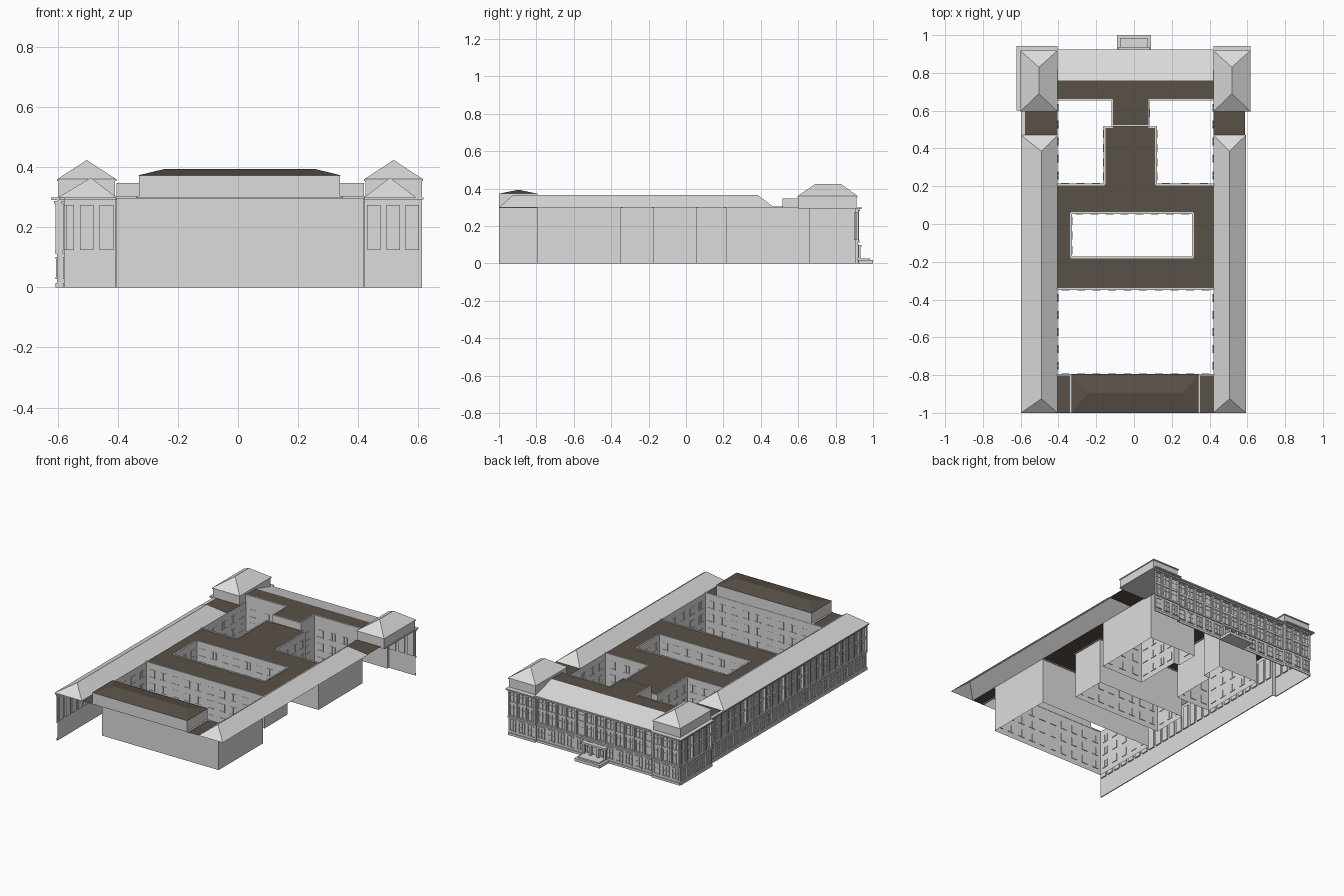
import bpy, bmesh
from mathutils import Vector

if "Cube" in bpy.data.objects:
    bpy.data.objects.remove(bpy.data.objects["Cube"])

def material(name, col):
    m = bpy.data.materials.new(name)
    m.diffuse_color = (*col, 1)
    m.use_nodes = True
    m.node_tree.nodes["Principled BSDF"].inputs["Base Color"].default_value = m.diffuse_color
    return m

STONE = material("pale_stone", (0.72, 0.72, 0.72))
BROWN = material("brown_roofing", (0.10, 0.082, 0.064))

def finish(name, bm, mat):
    me = bpy.data.meshes.new(name)
    bm.to_mesh(me)
    bm.free()
    me.materials.append(mat)
    ob = bpy.data.objects.new(name, me)
    bpy.context.collection.objects.link(ob)
    return ob

def face(bm, *pts):
    return bm.faces.new([bm.verts.new(p) for p in pts])

def hexa(bm, c):
    """Six-sided solid from four bottom and four top corners."""
    v = [bm.verts.new(p) for p in c]
    for f in ((3, 2, 1, 0), (4, 5, 6, 7), (0, 1, 5, 4), (1, 2, 6, 5), (2, 3, 7, 6), (3, 0, 4, 7)):
        bm.faces.new([v[i] for i in f])

def box(bm, x0, x1, y0, y1, z0, z1):
    base = ((x0, y0), (x1, y0), (x1, y1), (x0, y1))
    hexa(bm, [(x, y, z) for z in (z0, z1) for x, y in base])

def solid(name, *dims, mat=STONE):
    bm = bmesh.new()
    box(bm, *dims)
    return finish(name, bm, mat)

def flat(name, rects, z):
    bm = bmesh.new()
    for x0, x1, y0, y1 in rects:
        face(bm, (x0, y0, z), (x1, y0, z), (x1, y1, z), (x0, y1, z))
    finish(name, bm, BROWN)

def hip(name, x0, x1, y0, y1, z0, z1, a, b, mat=STONE):
    """Hipped roof whose ridge runs from point a to point b (low-y/low-x end first)."""
    bm = bmesh.new()
    A, B, C, D = (x0, y0, z0), (x1, y0, z0), (x1, y1, z0), (x0, y1, z0)
    p, q = (*a, z1), (*b, z1)
    if a[0] == b[0]:
        for f in ((A, B, p), (B, C, q, p), (C, D, q), (D, A, p, q)):
            face(bm, *f)
    else:
        for f in ((A, B, q, p), (B, C, q), (C, D, p, q), (D, A, p)):
            face(bm, *f)
    finish(name, bm, mat)

class Wall:
    """Vertical wall from p to q; its outer side is on the right of travel."""
    def __init__(self, p, q):
        self.p, d = Vector(p), Vector(q) - Vector(p)
        self.L, self.u = d.length, d.normalized()
        self.n = Vector((self.u.y, -self.u.x))
        self.bm = bmesh.new()

    def at(self, s, z, out=0):
        w = self.p + self.u * s + self.n * out
        return (w.x, w.y, z)

    def quad(self, s0, s1, z0, z1, out=0):
        face(self.bm, self.at(s0, z0, out), self.at(s1, z0, out), self.at(s1, z1, out), self.at(s0, z1, out))

    def block(self, s0, s1, z0, z1, o0, o1):
        base = ((s0, o1), (s1, o1), (s1, o0), (s0, o0))
        hexa(self.bm, [self.at(s, z, o) for z in (z0, z1) for s, o in base])

def facade(name, p, q, bays, ends=True):
    w = Wall(p, q)
    pitch = w.L / bays
    d, zb, zt = -0.008, 0.125, 0.275
    w.quad(0, w.L, 0, zb)
    w.quad(0, w.L, zt, 0.30)
    for i in range(bays):
        s, e = i * pitch, (i + 1) * pitch
        a, b, m = s + pitch * .15, e - pitch * .15, s + pitch / 2
        # tall recessed bay
        w.quad(s, a, zb, zt)
        w.quad(b, e, zb, zt)
        w.quad(a, b, zb, zt, d)
        for t in (a, b):
            face(w.bm, w.at(t, zb), w.at(t, zb, d), w.at(t, zt, d), w.at(t, zt))
        for z in (zb, zt):
            face(w.bm, w.at(a, z), w.at(b, z), w.at(b, z, d), w.at(a, z, d))
        # spandrel, mullions and transoms inside the bay
        w.block(a, b, .198, .214, d, -.002)
        w.block(m - .0025, m + .0025, zb, zt, d, -.004)
        for z in (.172, .25):
            w.block(a, b, z, z + .003, d, -.005)
        # ground floor window surround
        w.block(a, b, .028, .034, 0, .006)
        w.block(a, b, .094, .102, 0, .005)
        for t in (a, b - .005, m - .002):
            w.block(t, t + .005, .034, .094, 0, .004)
        w.block(a, b, .064, .067, 0, .003)
    # pilasters between the bays
    for i in range(bays + 1):
        t = min(max(i * pitch, .005), w.L - .005)
        w.block(t - .005, t + .005, .12, .28, 0, .005)
    # plinth, string course and cornice
    w.block(0, w.L, 0, .015, 0, .006)
    w.block(0, w.L, .112, .122, 0, .007)
    w.block(0, w.L, .28, .288, 0, .010)
    w.block(0, w.L, .291, .299, 0, .018)
    finish(name, w.bm, STONE)

# Outer walls: back range with projecting pavilions, and the left side
facade("back_wall", (.42, .907), (-.405, .907), 12)
facade("pavilion_back_wall_right", (.612, .92), (.42, .92), 3)
facade("pavilion_back_wall_left", (-.405, .92), (-.602, .92), 3)
facade("pavilion_side_wall", (-.602, .92), (-.602, .60), 5)
facade("left_wing_wall", (-.577, .60), (-.577, -1), 25)

# Pavilion returns that join the projecting walls
for n, dims in {"pavilion_return_right": (.418, .422, .905, .92),
                "pavilion_return_left": (-.407, -.403, .905, .92),
                "pavilion_return_side": (-.602, -.577, .598, .602)}.items():
    solid(n, *dims, 0, .30)

# Court shafts: walls facing inwards, with small windows and copings
def court(name, pts, coping_faces):
    bm_cop = bmesh.new()
    for i, p in enumerate(pts):
        q = pts[(i + 1) % len(pts)]
        w = Wall(p, q)
        w.quad(0, w.L, 0, .30)
        n = int(w.L / .075)
        for k in range(n):
            c = (k + .5) * w.L / n
            for z in (.04, .13, .215):
                for s in (c - .019, c + .003):
                    w.block(s, s + .016, z, z + .045, 0, .002)
                w.block(c - .021, c + .021, z - .005, z, 0, .004)
        finish(f"{name}_wall_{i}", w.bm, STONE)
        if i in coping_faces:
            c = Wall(p, q)
            c.block(-.003, c.L + .003, .296, .304, -.008, .002)
            finish(f"{name}_coping_{i}", c.bm, STONE)
    bm_cop.free()

# points run clockwise so that the outer side of each wall looks into the court
court("front_court", [(-.405, -.795), (-.405, -.348), (.42, -.348), (.42, -.795)], (1, 3))
court("middle_court", [(-.33, -.175), (-.33, .055), (.31, .055), (.31, -.175)], (0, 1, 2, 3))
court("left_court", [(-.405, .213), (-.405, .66), (-.115, .66), (-.115, .515), (-.16, .515), (-.16, .213)], (3, 4, 5))
court("right_court", [(.12, .213), (.12, .515), (.08, .515), (.08, .66), (.42, .66), (.42, .213)], (0, 1, 5))

# Flat brown roofs
flat("central_flat_roof", [(-.405, .42, -.348, -.175), (-.405, .42, .055, .213), (-.405, -.33, -.175, .055),
                           (.31, .42, -.175, .055), (-.16, .12, .213, .515)], .30)
flat("side_flat_roofs", [(-.577, -.405, .47, .60), (.42, .588, .47, .60),
                         (-.405, -.338, -1, -.795), (.348, .42, -1, -.795)], .30)
flat("back_flat_roof", [(-.405, .42, .66, .76), (-.115, .08, .52, .66)], .345)

# Raised upstand around the back flat roof
bm = bmesh.new()
for x0, x1, y0, y1 in ((-.405, -.115, .655, .661), (.08, .42, .655, .661), (-.118, -.112, .517, .66),
                       (.077, .083, .517, .66), (-.118, .083, .517, .523)):
    box(bm, x0, x1, y0, y1, .30, .348)
finish("back_roof_upstand", bm, STONE)

# Sloping roof of the back range
bm = bmesh.new()
face(bm, (-.405, .76, .345), (.42, .76, .345), (.42, .92, .30), (-.405, .92, .30))
finish("back_sloping_roof", bm, STONE)

# Hipped roofs of the two long wings
hip("left_wing_roof", -.598, -.405, -1, .47, .30, .365, (-.49, -.925), (-.49, .385))
hip("right_wing_roof", .42, .592, -1, .47, .30, .365, (.506, -.925), (.506, .385))

# Pavilion attics, cornices and hipped roofs
for side, x0, x1, c0, c1 in (("left", -.598, -.409, -.622, -.405), ("right", .424, .612, .42, .618)):
    solid(f"pavilion_attic_{side}", x0, x1, .60, .912, .30, .354)
    solid(f"pavilion_cornice_{side}", c0, c1, .60, .942, .293, .30)
    solid(f"pavilion_eaves_{side}", x0 - .004, x1 + .004, .596, .918, .354, .36)
    m = (x0 + x1) / 2
    hip(f"pavilion_roof_{side}", x0 - .004, x1 + .004, .596, .918, .36, .424, (m, .69), (m, .83))

# Front attic block with its low brown hipped roof
bm = bmesh.new()
for a, b in (((-.33, -1), (.34, -1)), ((.34, -1), (.34, -.795)), ((.34, -.795), (-.33, -.795)), ((-.33, -.795), (-.33, -1))):
    face(bm, (*a, .30), (*b, .30), (*b, .373), (*a, .373))
finish("front_attic", bm, STONE)
hip("front_attic_roof", -.332, .342, -1, -.793, .373, .394, (-.245, -.896), (.257, -.896), BROWN)
solid("front_coping_left", -.34, -.33, -1, -.795, .297, .304)
solid("front_coping_right", .34, .35, -1, -.795, .297, .304)

# Entrance: steps, columns and canopy
solid("entrance_landing", -.09, .09, .905, 1.0, 0, .018)
solid("entrance_upper_step", -.075, .075, .905, .985, .018, .026)
solid("entrance_canopy", -.085, .085, .905, .938, .088, .10)
bm = bmesh.new()
for x in (-.075, -.027, .027, .075):
    box(bm, x - .007, x + .007, .918, .932, .026, .088)
finish("entrance_columns", bm, STONE)
